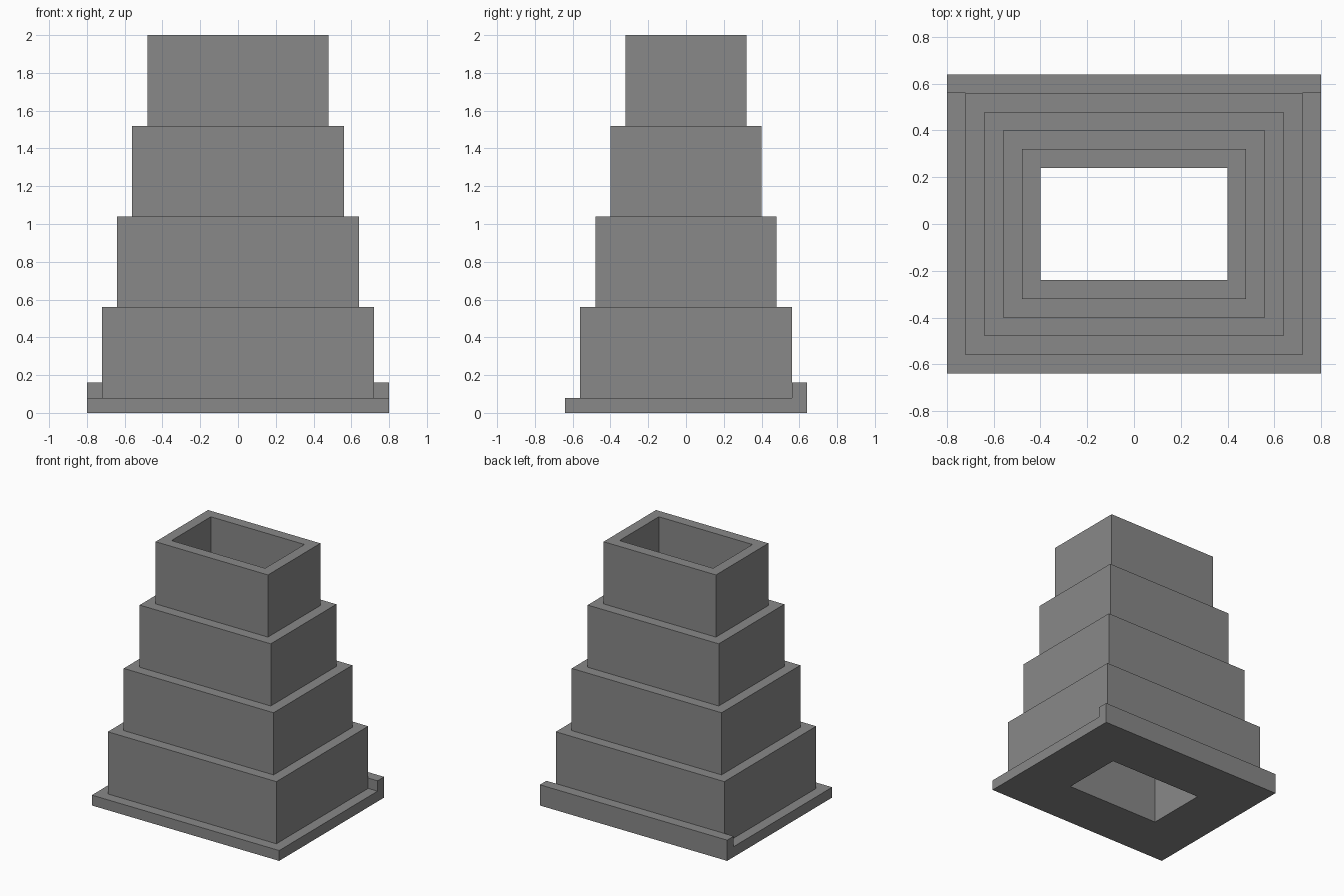
import bpy
import bmesh

cube = bpy.data.objects.get("Cube")
if cube:
    bpy.data.objects.remove(cube, do_unlink=True)

# Single grey finish
GREY = (0.25, 0.25, 0.25, 1.0)
mat = bpy.data.materials.new("plain grey")
mat.use_nodes = True
mat.diffuse_color = GREY
bsdf = next(n for n in mat.node_tree.nodes if n.type == "BSDF_PRINCIPLED")
bsdf.inputs["Base Color"].default_value = GREY

STEP = 0.08         # ledge width, wall thickness and plate height
TIER_HEIGHT = 0.48
TIERS = 4
HOLE = (0.40, 0.24)  # half sizes of the open shaft
BASE = (0.80, 0.64)  # half sizes of the base plate


def add_object(name, bm):
    bmesh.ops.recalc_face_normals(bm, faces=bm.faces)
    mesh = bpy.data.meshes.new(name)
    bm.to_mesh(mesh)
    bm.free()
    mesh.materials.append(mat)
    obj = bpy.data.objects.new(name, mesh)
    bpy.context.collection.objects.link(obj)
    return obj


def rectangle(bm, half_x, half_y, z):
    corners = ((-1, -1), (1, -1), (1, 1), (-1, 1))
    return [bm.verts.new((sx * half_x, sy * half_y, z)) for sx, sy in corners]


def stepped_tower():
    # Rectangular outlines from the base plate up, then back down the shaft
    outlines = [(*BASE, 0), (*BASE, STEP)]
    for i in range(TIERS):
        inset = STEP * (i + 1)
        bottom = STEP + TIER_HEIGHT * i
        for z in (bottom, bottom + TIER_HEIGHT):
            outlines.append((BASE[0] - inset, BASE[1] - inset, z))
    outlines += [(*HOLE, STEP + TIER_HEIGHT * TIERS), (*HOLE, 0)]

    bm = bmesh.new()
    rings = [rectangle(bm, *outline) for outline in outlines]
    for a, b in zip(rings, rings[1:] + rings[:1]):
        for k in range(4):
            n = (k + 1) % 4
            bm.faces.new((a[k], a[n], b[n], b[k]))
    return add_object("stepped_tower", bm)


def back_lip():
    # Raised strip along the back edge of the base plate
    bm = bmesh.new()
    bmesh.ops.create_cube(bm, size=1)
    bmesh.ops.scale(bm, vec=(2 * BASE[0], STEP, STEP), verts=bm.verts)
    bmesh.ops.translate(bm, vec=(0, BASE[1] - STEP / 2, STEP * 1.5), verts=bm.verts)
    return add_object("back_lip", bm)


stepped_tower()
back_lip()
